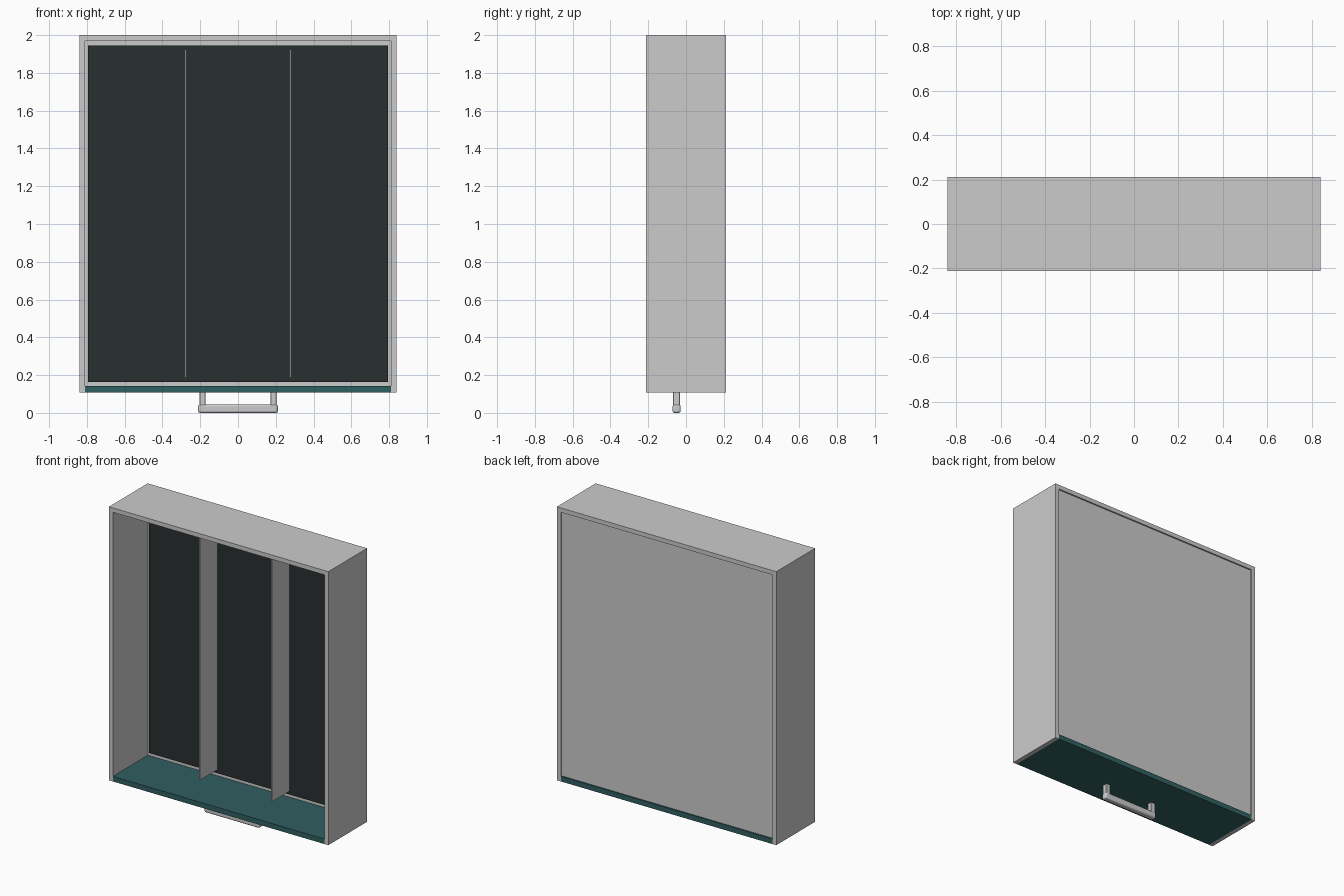
import bpy

if "Cube" in bpy.data.objects:
    bpy.data.objects.remove(bpy.data.objects["Cube"])


def material(name, rgb):
    m = bpy.data.materials.new(name)
    m.diffuse_color = (*rgb, 1)
    m.use_nodes = True
    m.node_tree.nodes["Principled BSDF"].inputs["Base Color"].default_value = m.diffuse_color
    return m


def box(name, lo, hi, mat=None, bevel=0, segments=1):
    """Axis-aligned box between two corners, with an optional rounded edge."""
    bpy.ops.mesh.primitive_cube_add(
        size=1, location=[(a + b) / 2 for a, b in zip(lo, hi)])
    ob = bpy.context.object
    ob.name = name
    ob.scale = [b - a for a, b in zip(lo, hi)]
    bpy.ops.object.transform_apply(location=False, rotation=False, scale=True)
    if mat:
        ob.data.materials.append(mat)
    if bevel:
        mod = ob.modifiers.new("edge", 'BEVEL')
        mod.width = bevel
        mod.segments = segments
        if segments > 1:
            bpy.ops.object.shade_smooth_by_angle()
    return ob


teal = material("teal_front", (0.03, 0.115, 0.12))
dark = material("dark_liner", (0.022, 0.028, 0.03))

X, Y = 0.84, 0.212      # outer half width and half depth
T = 0.03                # wall thickness
Z0, Z1 = 0.107, 2.0     # body bottom and top

# Drawer walls
box("end_wall", (-X, -Y, Z1 - T), (X, Y, Z1))
for side, x in (("left", -X), ("right", X - T)):
    box(side + "_wall", (x, -Y, Z0), (x + T, Y, Z1 - T))
box("drawer_front", (-X + T, -Y, Z0), (X - T, Y, Z0 + 0.035), teal)

# Drawer base with its dark liner
box("base_panel", (-X + T, 0.172, Z0 + 0.035), (X - T, 0.202, Z1 - T))
box("liner", (-0.795, 0.164, 0.164), (0.795, 0.172, 1.945), dark)

# Dividers
for side, x in (("left", -0.277), ("right", 0.277)):
    box(side + "_divider", (x - 0.004, -0.027, 0.188),
        (x + 0.004, 0.166, 1.925))

# Pull handle
HY = -0.05
box("handle_bar", (-0.211, HY - 0.021, 0), (0.211, HY + 0.021, 0.044),
    bevel=0.01, segments=3)
for side, x in (("left", -0.188), ("right", 0.188)):
    box(side + "_handle_post", (x - 0.017, HY - 0.018, 0.03),
        (x + 0.017, HY + 0.018, Z0 + 0.003), bevel=0.003)
